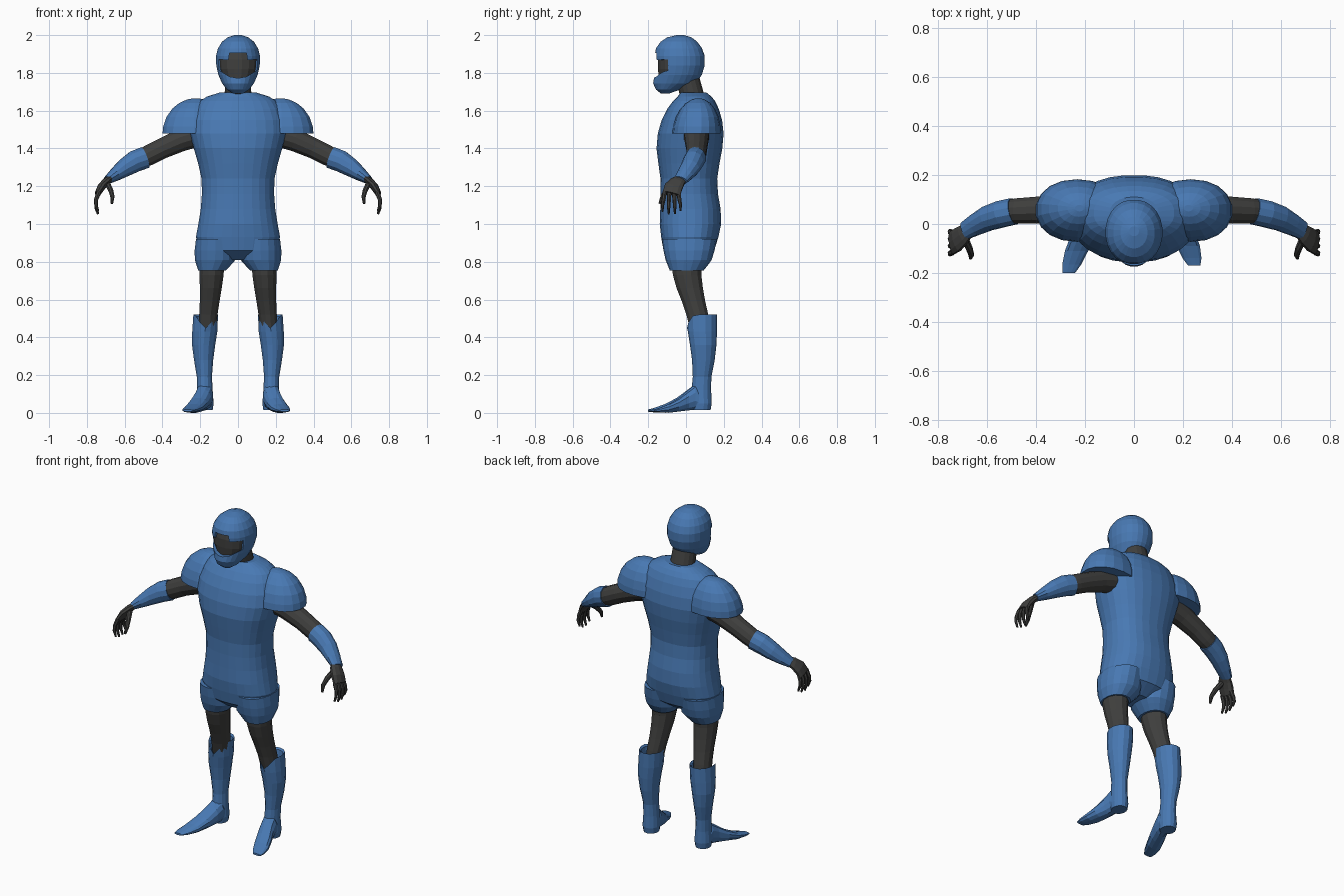
import bpy, bmesh, math
from mathutils import Vector


def material(name, rgb):
    m = bpy.data.materials.new(name)
    m.diffuse_color = (*rgb, 1)
    return m


BLUE = material("armour blue", (0.065, 0.19, 0.45))
DARK = material("dark suit grey", (0.05, 0.05, 0.048))


def make_object(name, bm, mat):
    bmesh.ops.recalc_face_normals(bm, faces=bm.faces)
    me = bpy.data.meshes.new(name)
    bm.to_mesh(me)
    bm.free()
    me.materials.append(mat)
    ob = bpy.data.objects.new(name, me)
    bpy.context.collection.objects.link(ob)
    return ob


def loft(name, rings, mat, sides=16, plane="xy", power=2.0, side=1, caps=(True, True), dip=0):
    """Skin rings (x, y, z, ru, rv). plane: 'xy', 'xz' or 'path' (square to the path).
    side=-1 mirrors in x; dip pulls the front of the ring down."""
    bm = bmesh.new()
    pts = [Vector(r[:3]) for r in rings]
    loops = []
    for i, r in enumerate(rings):
        if plane == "xy":
            u, v = Vector((1, 0, 0)), Vector((0, 1, 0))
        elif plane == "xz":
            u, v = Vector((1, 0, 0)), Vector((0, 0, 1))
        else:
            t = (pts[min(i + 1, len(pts) - 1)] - pts[max(i - 1, 0)]).normalized()
            v = t.cross(Vector((0, 1, 0))).normalized()
            u = v.cross(t)
        loop = []
        for k in range(sides):
            a = 2 * math.pi * (k + 0.5) / sides
            c, s = math.cos(a), math.sin(a)
            p = pts[i] + u * r[3] * math.copysign(abs(c) ** (2 / power), c) \
                + v * r[4] * math.copysign(abs(s) ** (2 / power), s)
            if len(r) > 5:
                p.z -= dip * max(0, -s) ** 5
            loop.append(bm.verts.new((p.x * side, p.y, p.z)))
        loops.append(loop)
    for a, b in zip(loops, loops[1:]):
        for k in range(sides):
            n = (k + 1) % sides
            bm.faces.new((a[k], a[n], b[n], b[k]))
    if caps[0]:
        bm.faces.new(loops[0])
    if caps[1]:
        bm.faces.new(loops[-1])
    return make_object(name, bm, mat)


def body_rings(profile, x=0):
    """(z, half width, front y, back y) -> rings"""
    return [(x, (f + b) / 2, z, w, (b - f) / 2) for z, w, f, b in profile]


# Torso
loft("torso", body_rings([
    (0.81, 0.10, -0.06, 0.08), (0.86, 0.20, -0.12, 0.15), (0.93, 0.224, -0.132, 0.172),
    (1.00, 0.211, -0.14, 0.187), (1.08, 0.198, -0.137, 0.184), (1.16, 0.192, -0.135, 0.17),
    (1.24, 0.194, -0.136, 0.166), (1.32, 0.212, -0.147, 0.178), (1.40, 0.235, -0.157, 0.193),
    (1.48, 0.256, -0.15, 0.20), (1.55, 0.25, -0.13, 0.192), (1.61, 0.228, -0.10, 0.174),
    (1.65, 0.203, -0.07, 0.155), (1.675, 0.165, -0.045, 0.135), (1.695, 0.10, -0.03, 0.11)]),
    BLUE, sides=28, power=2.3)

# Neck
loft("neck", [(0, 0.035, 1.64, 0.08, 0.07), (0, 0.03, 1.69, 0.072, 0.066),
              (0, 0.005, 1.78, 0.068, 0.066)], DARK)

# Helmet with a face opening cut through the front
helmet = loft("helmet", body_rings([
    (1.692, 0.03, -0.135, -0.085), (1.712, 0.06, -0.16, -0.03), (1.745, 0.085, -0.175, 0.055),
    (1.79, 0.105, -0.168, 0.085), (1.84, 0.116, -0.165, 0.10), (1.89, 0.117, -0.167, 0.10),
    (1.93, 0.107, -0.16, 0.086), (1.965, 0.085, -0.135, 0.06), (1.988, 0.055, -0.10, 0.03),
    (2.0, 0.02, -0.05, -0.01)]), BLUE, sides=24, power=2.1)
half = [(0.045, 1.905), (0.05, 1.868), (0.125, 1.872), (0.12, 1.825), (0.085, 1.805), (0.045, 1.78)]
outline = half + [(0, 1.772)] + [(-x, z) for x, z in reversed(half)]
bm = bmesh.new()
face = bm.faces.new([bm.verts.new((x, -0.3, z)) for x, z in outline])
ext = bmesh.ops.extrude_face_region(bm, geom=[face])
bmesh.ops.translate(bm, vec=(0, 0.205, 0),
                    verts=[g for g in ext["geom"] if isinstance(g, bmesh.types.BMVert)])
cutter = make_object("opening_cutter", bm, BLUE)
cutter.hide_render = True
mod = helmet.modifiers.new("face opening", "BOOLEAN")
mod.operation, mod.object, mod.solver = "DIFFERENCE", cutter, "EXACT"
deps = bpy.context.evaluated_depsgraph_get()
cut_mesh = bpy.data.meshes.new_from_object(helmet.evaluated_get(deps))
helmet.modifiers.clear()
helmet.data = cut_mesh
bpy.data.objects.remove(cutter)

# Dark face behind the opening
loft("face", body_rings([
    (1.73, 0.04, -0.12, 0.0), (1.77, 0.082, -0.145, 0.02), (1.82, 0.102, -0.15, 0.02),
    (1.87, 0.106, -0.15, 0.02), (1.92, 0.085, -0.138, 0.02)]), DARK)

for s, tag in ((1, "left"), (-1, "right")):
    # Short trouser leg
    loft(f"{tag}_shorts", [
        (0.118, 0.018, 0.92, 0.106, 0.145), (0.12, 0.016, 0.86, 0.111, 0.135),
        (0.121, 0.014, 0.81, 0.109, 0.122), (0.128, 0.01, 0.785, 0.094, 0.108),
        (0.137, 0.004, 0.755, 0.075, 0.09)], BLUE, sides=18, power=2.2, side=s)

    # Thigh and knee
    loft(f"{tag}_leg", [
        (0.138, 0.003, 0.80, 0.068, 0.082), (0.14, 0.006, 0.73, 0.066, 0.078),
        (0.144, 0.02, 0.66, 0.06, 0.072), (0.15, 0.04, 0.59, 0.054, 0.064),
        (0.157, 0.06, 0.52, 0.05, 0.06), (0.166, 0.08, 0.42, 0.048, 0.055)],
        DARK, sides=12, side=s)

    # Boot shaft, notched at the front
    loft(f"{tag}_boot", [
        (0.17, 0.085, 0.45, 0.052, 0.064, 1), (0.17, 0.085, 0.51, 0.058, 0.07, 1),
        (0.171, 0.085, 0.52, 0.067, 0.08, 1), (0.176, 0.087, 0.43, 0.068, 0.077),
        (0.182, 0.091, 0.36, 0.063, 0.07), (0.182, 0.092, 0.28, 0.052, 0.06),
        (0.178, 0.085, 0.19, 0.041, 0.049), (0.176, 0.081, 0.12, 0.043, 0.052),
        (0.176, 0.083, 0.05, 0.048, 0.053), (0.176, 0.082, 0.015, 0.043, 0.048)],
        BLUE, sides=14, side=s, caps=(False, True), dip=0.07)

    # Foot, the right one turned out a little further
    tx, ty = (0.0, 0.03) if s > 0 else (0.02, 0.0)
    foot = []
    for y, x, w, top, low in ((0.10, 0.176, 0.042, 0.10, 0.015), (0.05, 0.178, 0.046, 0.155, 0.015),
                              (0.01, 0.185, 0.047, 0.125, 0.012), (-0.05, 0.203, 0.05, 0.08, 0.006),
                              (-0.11, 0.222, 0.049, 0.048, 0.0), (-0.165, 0.237, 0.04, 0.028, 0.002),
                              (-0.2, 0.246, 0.026, 0.018, 0.006)):
        k = max(0, (0.05 - y) / 0.25)
        foot.append((x + tx * k, y + ty * k, (top + low) / 2, w, (top - low) / 2))
    loft(f"{tag}_foot", foot, BLUE, sides=12, plane="xz", power=2.3, side=s)

    # Shoulder pad dome
    pad = []
    for a in (0, 12, 28, 45, 60, 74, 84):
        c, h = math.cos(math.radians(a)), math.sin(math.radians(a))
        pad.append((0.222 + 0.01 * c, 0.055 + 0.01 * h, 1.478 + 0.188 * h, 0.17 * c, 0.128 * c))
    loft(f"{tag}_shoulder_pad", pad, BLUE, sides=18, power=2.15, side=s)

    # Upper arm
    loft(f"{tag}_upper_arm", [
        (0.20, 0.055, 1.475, 0.07, 0.065), (0.30, 0.056, 1.445, 0.064, 0.062),
        (0.40, 0.057, 1.40, 0.056, 0.056), (0.47, 0.054, 1.365, 0.053, 0.056),
        (0.52, 0.05, 1.34, 0.05, 0.05)], DARK, sides=12, plane="path", side=s)

    # Forearm guard
    loft(f"{tag}_forearm", [
        (0.492, 0.052, 1.352, 0.056, 0.06), (0.545, 0.04, 1.332, 0.056, 0.059),
        (0.60, 0.022, 1.298, 0.052, 0.05), (0.65, -0.004, 1.262, 0.045, 0.036),
        (0.692, -0.028, 1.232, 0.038, 0.022)], BLUE, sides=12, plane="path", side=s)

    # Hand
    loft(f"{tag}_palm", [
        (0.675, -0.022, 1.242, 0.03, 0.018), (0.70, -0.045, 1.222, 0.042, 0.021),
        (0.724, -0.066, 1.195, 0.05, 0.021), (0.743, -0.077, 1.16, 0.05, 0.016)],
        DARK, sides=10, plane="path", side=s)
    for i, y in enumerate((-0.113, -0.088, -0.063, -0.04)):
        drop = (0.0, 0.014, 0.012, -0.004)[i]
        spread = (y + 0.077) * 0.3
        loft(f"{tag}_finger_{i + 1}", [
            (0.736, y, 1.17, 0.012, 0.013), (0.751, y + spread * 0.5, 1.13, 0.011, 0.011),
            (0.752, y + spread, 1.10 - drop, 0.009, 0.009),
            (0.741, y + spread, 1.066 - drop, 0.005, 0.006)],
            DARK, sides=7, plane="path", side=s)
    loft(f"{tag}_thumb", [
        (0.692, -0.06, 1.215, 0.018, 0.016), (0.674, -0.098, 1.18, 0.016, 0.014),
        (0.665, -0.125, 1.145, 0.012, 0.012), (0.668, -0.14, 1.108, 0.006, 0.007)],
        DARK, sides=8, plane="path", side=s)
